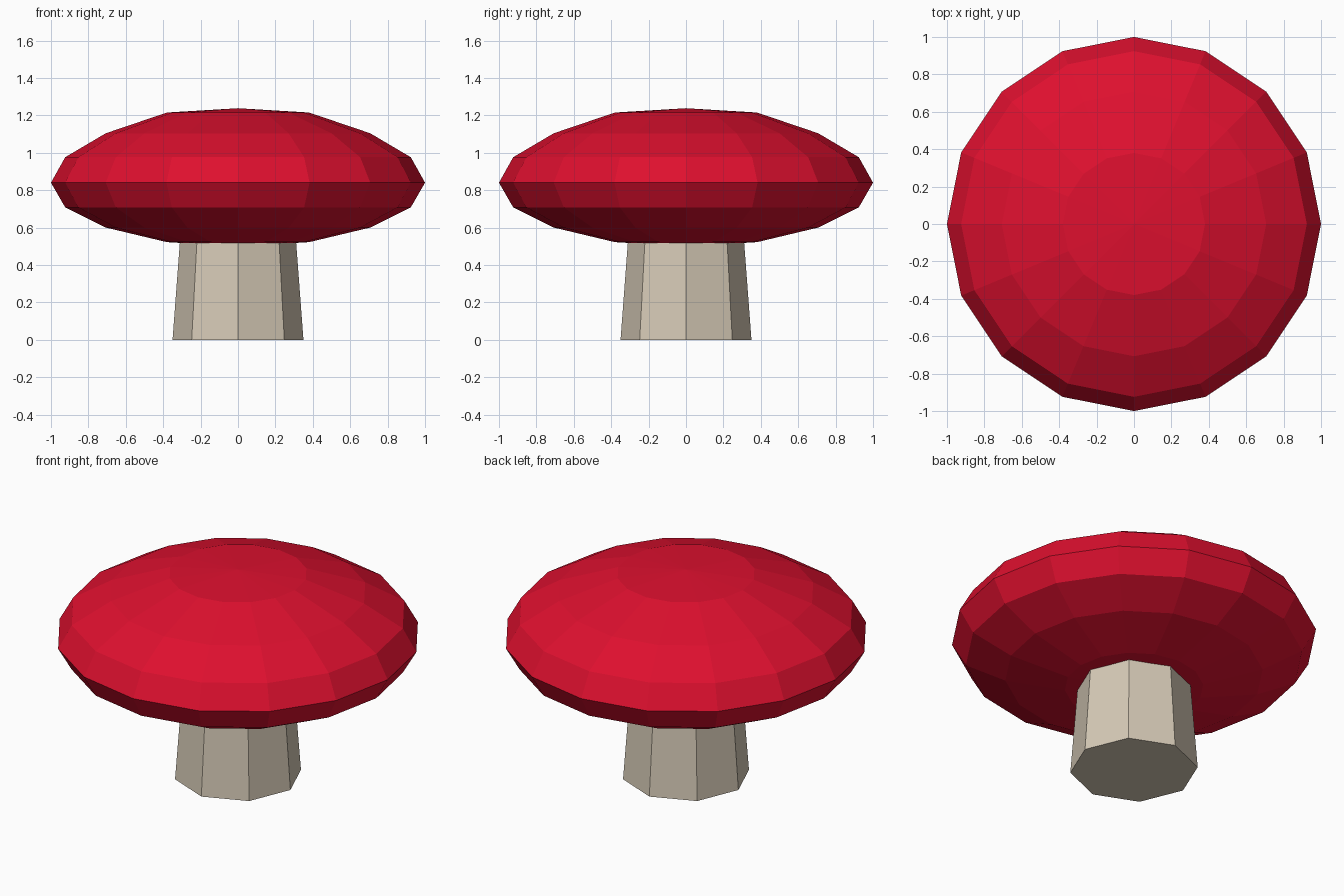
import bpy
import bmesh
from math import cos, sin, tau

default = bpy.data.objects.get("Cube")
if default:
    bpy.data.objects.remove(default)


def make_material(name, rgb):
    mat = bpy.data.materials.new(name)
    mat.use_nodes = True
    mat.diffuse_color = (*rgb, 1)
    mat.node_tree.nodes["Principled BSDF"].inputs["Base Color"].default_value = (*rgb, 1)
    return mat


def lathe(name, profile, sides, mat):
    """Flat-faced solid of revolution from (radius, height) pairs, bottom to top."""
    bm = bmesh.new()
    rings = []
    for r, z in profile:
        count = sides if r > 0 else 1
        rings.append([bm.verts.new((r * cos(tau * i / sides), r * sin(tau * i / sides), z))
                      for i in range(count)])
    for low, high in zip(rings, rings[1:]):
        for i in range(sides):
            j = (i + 1) % sides
            corners = [low[i % len(low)], low[j % len(low)],
                       high[j % len(high)], high[i % len(high)]]
            bm.faces.new(list(dict.fromkeys(corners)))
    # Close open ends with a single polygon
    for ring in (rings[0], rings[-1]):
        if len(ring) > 1:
            bm.faces.new(ring)
    bmesh.ops.recalc_face_normals(bm, faces=bm.faces)
    mesh = bpy.data.meshes.new(name)
    bm.to_mesh(mesh)
    bm.free()
    mesh.materials.append(mat)
    obj = bpy.data.objects.new(name, mesh)
    bpy.context.collection.objects.link(obj)
    return obj


red = make_material("cap red", (0.73, 0.005, 0.028))
cream = make_material("stem cream", (0.67, 0.59, 0.47))

# Tapered eight-sided stem, reaching a little into the cap
lathe("stem", [(0.35, 0), (0.305, 0.6)], 8, cream)

# Flattened sixteen-sided cap with a pole at each end
cap_profile = [(0, 0.5), (0.38, 0.522), (0.707, 0.6), (0.924, 0.708), (1, 0.84),
               (0.924, 0.976), (0.707, 1.104), (0.38, 1.215), (0, 1.238)]
lathe("cap", cap_profile, 16, red)
